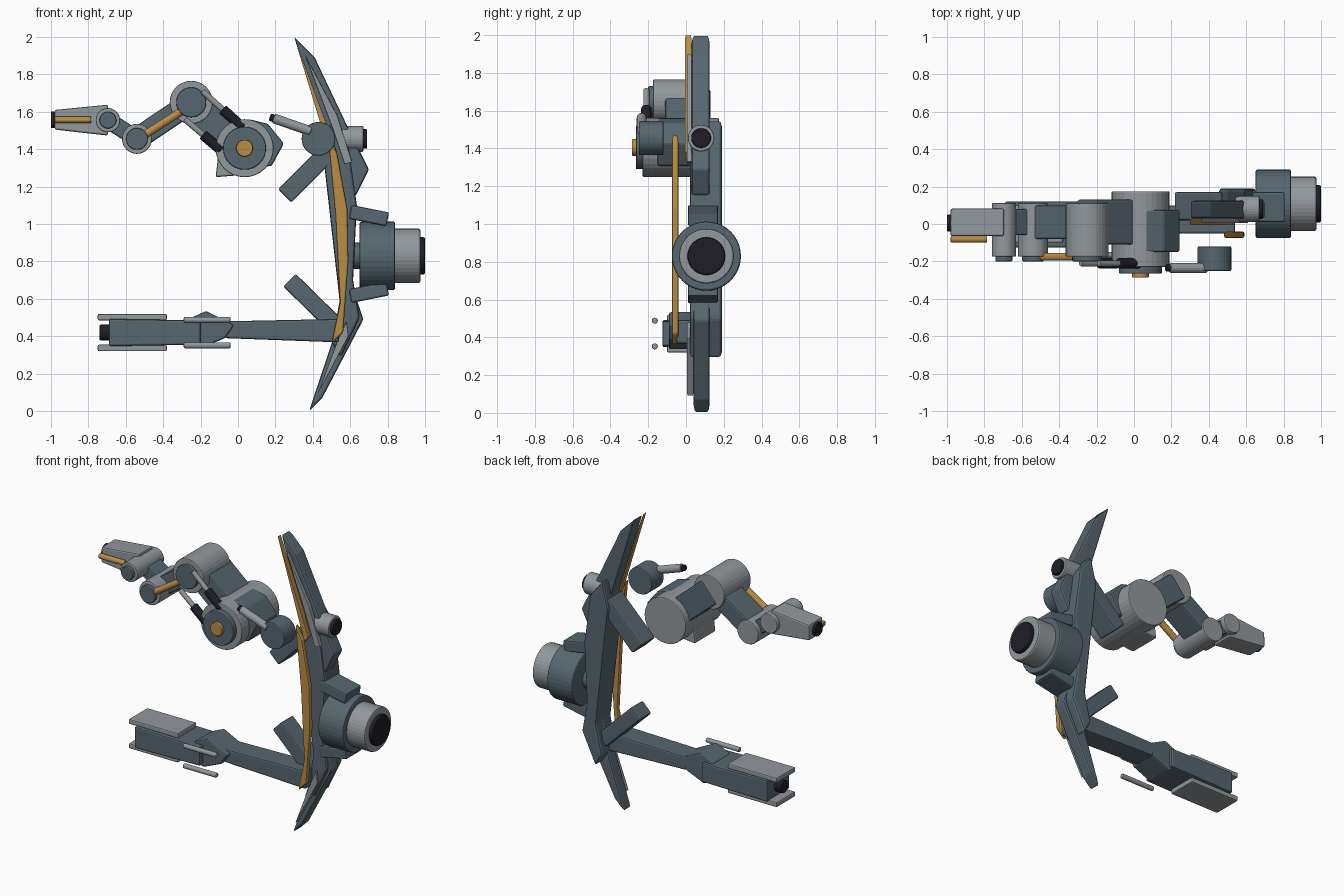
import bpy, bmesh, math
from mathutils import Vector, Matrix


def mat(name, c):
    m = bpy.data.materials.new(name)
    m.diffuse_color = (*c, 1)
    return m


SLATE = mat("slate", (0.095, 0.135, 0.16))
GRAY = mat("light gray", (0.29, 0.315, 0.335))
GOLD = mat("gold", (0.49, 0.27, 0.06))
BLACK = mat("black", (0.014, 0.012, 0.021))


def finish(name, bm, m, bevel):
    bmesh.ops.recalc_face_normals(bm, faces=bm.faces)
    me = bpy.data.meshes.new(name)
    bm.to_mesh(me)
    bm.free()
    ob = bpy.data.objects.new(name, me)
    bpy.context.collection.objects.link(ob)
    me.materials.append(m)
    if bevel:
        b = ob.modifiers.new("edges", 'BEVEL')
        b.width, b.segments = bevel, 2
        b.limit_method, b.angle_limit = 'ANGLE', math.radians(35)
    return ob


def plate(name, pts, y0, y1, m, bevel=0.01):
    """Extrude an x-z outline from y0 to y1."""
    bm = bmesh.new()
    f = bm.faces.new([bm.verts.new((x, y0, z)) for x, z in pts])
    r = bmesh.ops.extrude_face_region(bm, geom=[f])
    vs = [v for v in r['geom'] if isinstance(v, bmesh.types.BMVert)]
    bmesh.ops.translate(bm, verts=vs, vec=(0, y1 - y0, 0))
    return finish(name, bm, m, bevel)


def bar(name, a, b, w0, y0, y1, m, w1=None, bevel=0.01):
    """Straight beam between two x-z points, tapering from width w0 to w1."""
    a, b = Vector(a), Vector(b)
    d = (b - a).normalized()
    n = Vector((-d.y, d.x))
    w1 = w1 or w0
    return plate(name, [a + n*w0/2, b + n*w1/2, b - n*w1/2, a - n*w0/2],
                 y0, y1, m, bevel)


def rod(name, a, b, r, m, segs=32, bevel=0.006):
    """Cylinder between two 3D points."""
    a, b = Vector(a), Vector(b)
    q = (b - a).to_track_quat('Z', 'Y').to_matrix().to_4x4()
    bm = bmesh.new()
    bmesh.ops.create_cone(bm, cap_ends=True, segments=segs, radius1=r, radius2=r,
                          depth=(b - a).length,
                          matrix=Matrix.Translation((a + b)/2) @ q)
    return finish(name, bm, m, bevel)


def hub(name, x, z, r, y0, y1, m):
    return rod(name, (x, y0, z), (x, y1, z), r, m)


# Swept hull: spine and the two blades
plate("spine", [(0.50, 1.55), (0.59, 1.43), (0.635, 1.1), (0.615, 0.7), (0.65, 0.5),
                (0.55, 0.29), (0.50, 0.37), (0.545, 0.57), (0.455, 1.37)],
      0.02, 0.19, SLATE, 0.015)
plate("upper_blade", [(0.30, 2.0), (0.41, 1.89), (0.595, 1.5), (0.70, 1.29),
                      (0.63, 1.15), (0.52, 1.2), (0.48, 1.42)],
      0.03, 0.125, SLATE, 0.012)
plate("lower_blade", [(0.38, 0.0), (0.45, 0.07), (0.67, 0.49), (0.62, 0.64),
                      (0.545, 0.6), (0.50, 0.36)],
      0.04, 0.125, SLATE, 0.012)

# Thin panels on the front of the blades
plate("upper_panel", [(0.36, 1.9), (0.53, 1.58), (0.61, 1.33), (0.57, 1.32), (0.51, 1.5)],
      0.005, 0.03, GRAY, 0.003)
plate("lower_panel", [(0.425, 0.09), (0.59, 0.4), (0.58, 0.48), (0.53, 0.37)],
      0.005, 0.04, GRAY, 0.003)
plate("upper_gold_edge", [(0.30, 2.0), (0.46, 1.57), (0.53, 1.38), (0.50, 1.34)],
      -0.005, 0.029, GOLD, 0.002)
plate("gold_bow", [(0.48, 1.475), (0.53, 1.38), (0.585, 1.08), (0.59, 0.8),
                   (0.562, 0.42), (0.50, 0.36), (0.545, 0.58), (0.52, 1.05)],
      -0.075, -0.04, GOLD, 0.01)

# Main engine with its brackets
for name, x0, x1, r, m in (("engine_body", 0.65, 0.84, 0.183, SLATE),
                           ("engine_nozzle", 0.83, 0.975, 0.145, GRAY),
                           ("engine_outlet", 0.96, 1.0, 0.1, BLACK)):
    rod(name, (x0, 0.108, 0.83), (x1, 0.108, 0.83), r, m, 40, 0.01)
rod("engine_neck", (0.58, 0.108, 0.83), (0.66, 0.108, 0.83), 0.07, SLATE)
for s, name in ((1, "upper_engine_bracket"), (-1, "lower_engine_bracket")):
    bar(name, (0.6, 0.84 + s*0.225), (0.8, 0.84 + s*0.185), 0.075, 0.01, 0.17, SLATE)

# Small thruster
rod("thruster_nozzle", (0.54, 0.08, 1.455), (0.67, 0.08, 1.455), 0.07, GRAY)
rod("thruster_outlet", (0.66, 0.08, 1.455), (0.69, 0.08, 1.455), 0.052, BLACK)

# Diagonal struts
bar("upper_strut", (0.25, 1.15), (0.5, 1.4), 0.1, 0.02, 0.17, SLATE)
bar("lower_strut", (0.275, 0.7), (0.53, 0.45), 0.095, 0.02, 0.15, SLATE)

# Side turret
hub("turret_body", 0.43, 1.455, 0.09, -0.25, -0.12, SLATE)
rod("turret_barrel", (0.19, -0.235, 1.565), (0.39, -0.235, 1.495), 0.026, GRAY, 16)
rod("turret_muzzle", (0.17, -0.235, 1.572), (0.195, -0.235, 1.563), 0.02, BLACK, 16)

# Lower arm ending in a long gun
bar("lower_arm", (-0.07, 0.435), (0.54, 0.43), 0.09, -0.05, 0.1, SLATE, 0.125)
plate("lower_arm_joint", [(-0.29, 0.37), (-0.27, 0.49), (-0.17, 0.535), (-0.02, 0.46),
                          (-0.07, 0.39), (-0.20, 0.335)], -0.09, 0.1, SLATE)
bar("gun_body", (-0.69, 0.42), (-0.2, 0.42), 0.145, -0.125, 0.12, SLATE, 0.13)
rod("gun_muzzle", (-0.74, 0, 0.42), (-0.68, 0, 0.42), 0.042, BLACK, 24)
for z0, z1, side in ((0.485, 0.52, "upper"), (0.32, 0.355, "lower")):
    bar(side + "_gun_plate", (-0.75, (z0+z1)/2), (-0.38, (z0+z1)/2), z1-z0,
        -0.1, 0.1, GRAY, bevel=0.008)
for z, side in ((0.488, "upper"), (0.352, "lower")):
    rod(side + "_gun_rail", (-0.29, -0.165, z), (-0.04, -0.165, z), 0.016, GRAY, 16)

# Shoulder of the upper arm
hub("shoulder", 0.035, 1.405, 0.155, -0.23, 0.175, GRAY)
hub("shoulder_cap", 0.035, 1.405, 0.115, -0.265, -0.22, SLATE)
hub("shoulder_pin", 0.035, 1.405, 0.045, -0.287, -0.26, GOLD)
plate("shoulder_back_block", [(0.06, 1.56), (0.16, 1.535), (0.245, 1.43), (0.18, 1.31),
                              (0.06, 1.3)], -0.15, 0.075, SLATE)
plate("shoulder_lower_block", [(-0.12, 1.25), (-0.105, 1.37), (0.05, 1.4), (0.06, 1.265)],
      -0.15, 0.075, GRAY)

# Arm links and joints
S, E, F, W = (0.035, 1.405), (-0.25, 1.65), (-0.54, 1.455), (-0.695, 1.555)
bar("arm_link_one", S, E, 0.17, -0.11, 0.13, SLATE)
bar("arm_link_two", E, F, 0.12, -0.08, 0.1, SLATE)
bar("arm_link_three", F, W, 0.09, -0.06, 0.08, SLATE)
for name, (x, z), r, cap in (("elbow", E, 0.115, 0.08), ("forearm_joint", F, 0.08, 0.058),
                             ("wrist", W, 0.065, 0.045)):
    hub(name, x, z, r, -0.175, 0.112, GRAY)
    hub(name + "_cap", x, z, cap, -0.2, -0.17, SLATE)

# Gold rod and the two pistons
rod("forearm_rod", (-0.5, -0.175, 1.475), (-0.29, -0.175, 1.61), 0.021, GOLD, 16)
for i, (a, b) in enumerate((((-0.285, 1.56), (-0.09, 1.395)), ((-0.19, 1.71), (0.025, 1.515)))):
    A, B = Vector((a[0], -0.21, a[1])), Vector((b[0], -0.21, b[1]))
    rod(f"piston_rod_{i}", A, B, 0.016, GRAY, 16, 0.004)
    rod(f"piston_sleeve_{i}", A.lerp(B, 0.5), B, 0.028, BLACK, 16)

# Hand with its tool tip
bar("hand", (-0.98, 1.557), (-0.695, 1.555), 0.105, -0.065, 0.082, GRAY, 0.165)
rod("hand_tip", (-1.0, 0.005, 1.557), (-0.965, 0.005, 1.557), 0.045, BLACK, 24)
rod("hand_rod", (-0.98, -0.082, 1.557), (-0.785, -0.082, 1.557), 0.018, GOLD, 16)
